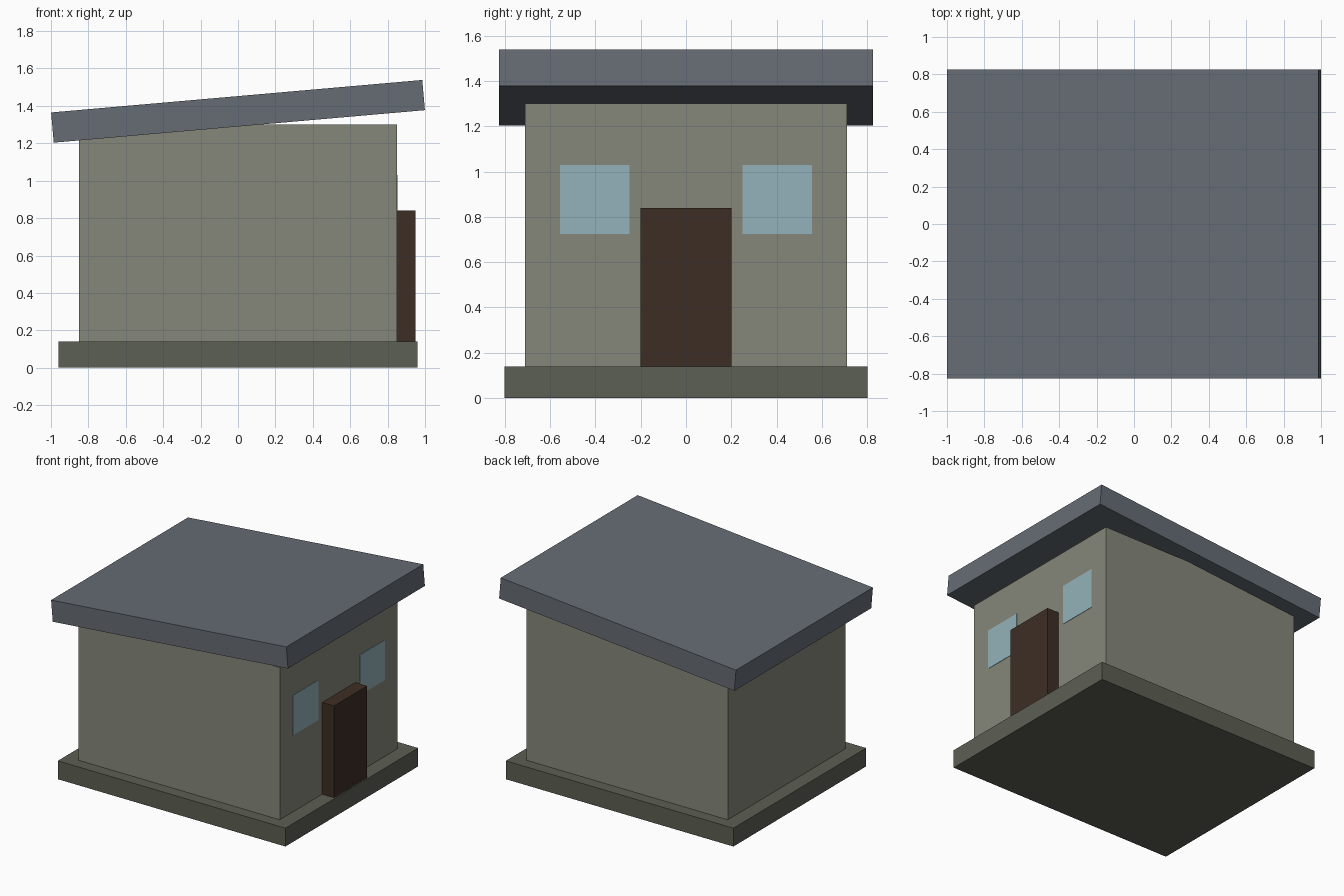
import bpy
from math import radians
from mathutils import Matrix

cube = bpy.data.objects.get("Cube")
if cube:
    bpy.data.objects.remove(cube, do_unlink=True)


def material(name, rgb):
    mat = bpy.data.materials.new(name)
    mat.use_nodes = True
    color = (*rgb, 1.0)
    mat.diffuse_color = color
    mat.node_tree.nodes["Principled BSDF"].inputs["Base Color"].default_value = color
    return mat


def box(name, low, high, mat, tilt=0.0):
    """Box between two corners, optionally tilted about the y axis."""
    bpy.ops.mesh.primitive_cube_add(size=1)
    obj = bpy.context.object
    obj.name = obj.data.name = name
    size = [b - a for a, b in zip(low, high)]
    obj.data.transform(Matrix.Rotation(tilt, 4, "Y") @ Matrix.Diagonal((*size, 1)))
    obj.location = [(a + b) / 2 for a, b in zip(low, high)]
    obj.data.materials.append(mat)
    return obj


stone = material("dark olive stone", (0.108, 0.115, 0.088))
plaster = material("olive grey plaster", (0.24, 0.245, 0.195))
slate = material("slate blue grey", (0.132, 0.152, 0.178))
wood = material("dark brown wood", (0.047, 0.027, 0.018))
glass = material("pale blue glass", (0.295, 0.45, 0.495))

# Foundation and walls
box("foundation", (-0.96, -0.80, 0), (0.96, 0.80, 0.14), stone)
box("walls", (-0.85, -0.71, 0.14), (0.85, 0.71, 1.30), plaster)

# Slanted slab roof, higher over the door side
box("roof", (-0.996, -0.825, 1.29), (0.996, 0.825, 1.452), slate, tilt=radians(-5))

# Door and the windows either side of it
box("door", (0.85, -0.20, 0.14), (0.95, 0.20, 0.84), wood)
for name, y in (("right_window", -0.403), ("left_window", 0.403)):
    box(name, (0.849, y - 0.153, 0.725), (0.853, y + 0.153, 1.03), glass)
